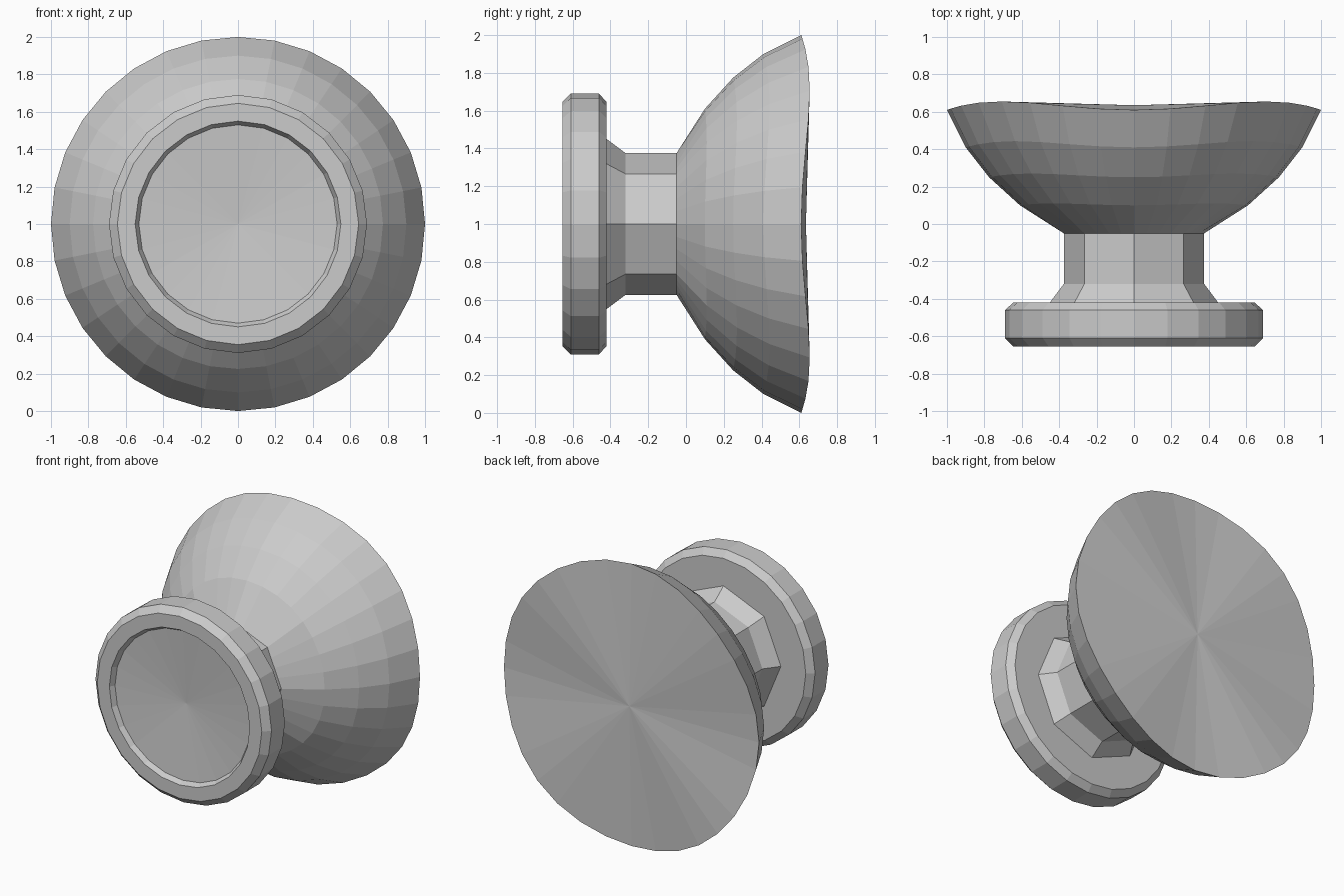
import bpy, bmesh
from math import sin, cos, pi, radians

if "Cube" in bpy.data.objects:
    bpy.data.objects.remove(bpy.data.objects["Cube"])

CENTRE_Z = 1.0


def octagon_scale(a):
    # Radius of a unit octagon (corners on the axes) at angle a
    return cos(pi / 8) / cos((a % (pi / 4)) - pi / 8)


def lathe(name, profile, sides, shape=None, start=None, end=None):
    """Spin (radius, y) rings about the y axis; shape(i, angle) -> (radius factor, y offset)."""
    bm = bmesh.new()
    rings = []
    for i, (r, y) in enumerate(profile):
        ring = []
        for k in range(sides):
            a = 2 * pi * k / sides
            f, dy = shape(i, a) if shape else (1, 0)
            ring.append(bm.verts.new((r * f * sin(a), y + dy, CENTRE_Z + r * f * cos(a))))
        rings.append(ring)
    for lo, hi in zip(rings, rings[1:]):
        for k in range(sides):
            n = (k + 1) % sides
            bm.faces.new((lo[k], lo[n], hi[n], hi[k]))
    # Close the ends with shallow fans around a centre point
    for ring, y in ((rings[0], start), (rings[-1], end)):
        if y is not None:
            c = bm.verts.new((0, y, CENTRE_Z))
            for k in range(sides):
                bm.faces.new((ring[k], ring[(k + 1) % sides], c))
    bmesh.ops.recalc_face_normals(bm, faces=bm.faces)
    mesh = bpy.data.meshes.new(name)
    bm.to_mesh(mesh)
    bm.free()
    obj = bpy.data.objects.new(name, mesh)
    bpy.context.collection.objects.link(obj)
    return obj


# Bowl: octagonal at the neck, round towards a gently waved rim
WAVE = (0, 0.01, 0.02, 0.033, 0.045)


def bowl_shape(i, a):
    f = octagon_scale(a) if i == 0 else 1
    return f, WAVE[i] * sin(2 * a) ** 2


lathe("bowl", [(0.375, -0.05), (0.61, 0.10), (0.775, 0.25), (0.90, 0.41), (1.0, 0.61)],
      32, bowl_shape, end=0.635)

# Octagonal neck flaring onto the disc
lathe("neck", [(0.45, -0.42), (0.375, -0.32), (0.375, -0.05)], 8)

# Bevelled disc with a recessed, slightly conical front
lathe("front_disc",
      [(0.53, -0.62), (0.55, -0.655), (0.645, -0.655), (0.69, -0.61),
       (0.69, -0.46), (0.645, -0.42)],
      24, start=-0.58, end=-0.42)
